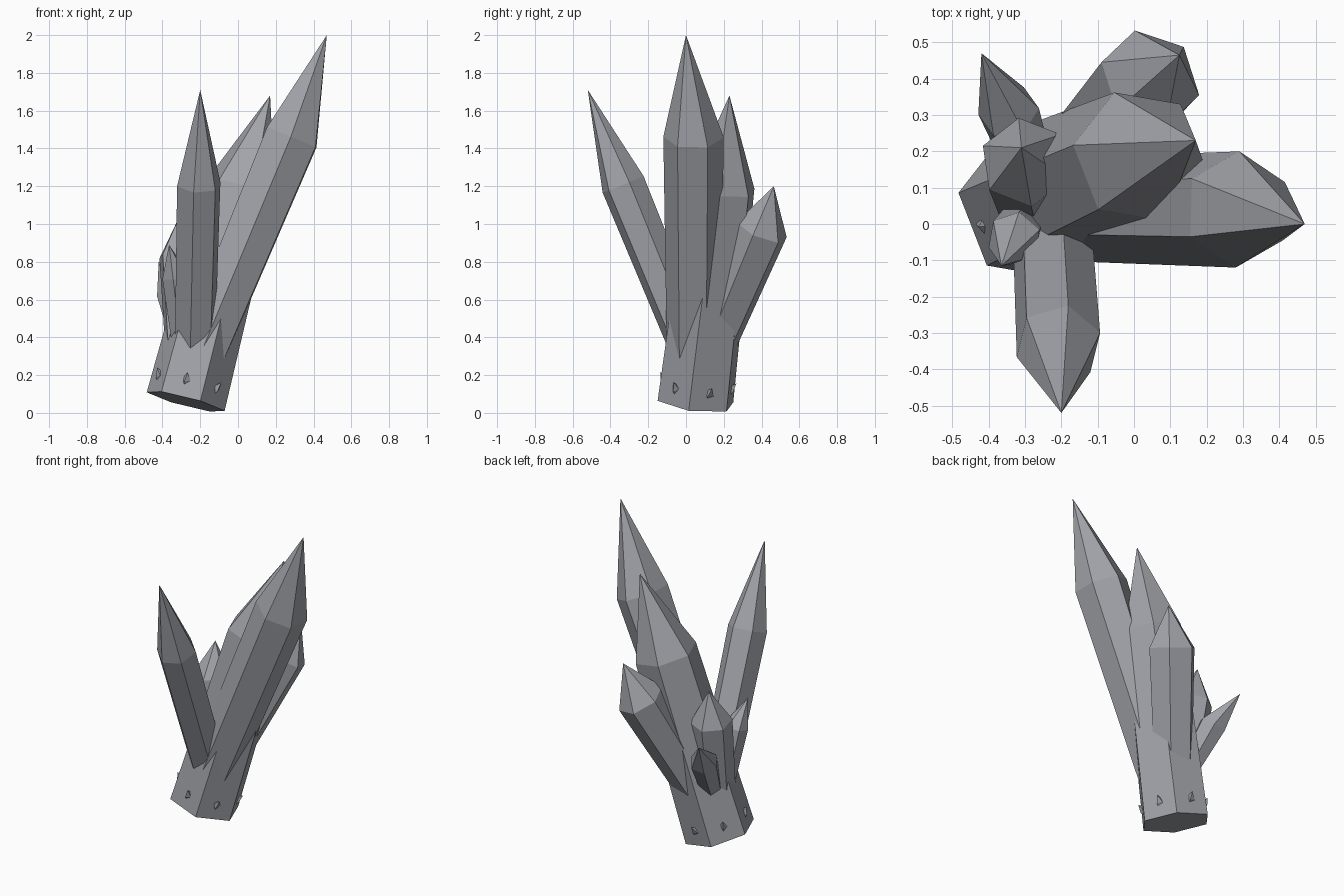
import bpy
import bmesh
from math import cos, sin, radians
from mathutils import Vector

cube = bpy.data.objects.get("Cube")
if cube:
    bpy.data.objects.remove(cube, do_unlink=True)

# Single stone colour
stone = bpy.data.materials.new("grey_stone")
stone.use_nodes = True
GREY = (0.36, 0.37, 0.40, 1.0)
stone.diffuse_color = GREY
stone.node_tree.nodes["Principled BSDF"].inputs["Base Color"].default_value = GREY


def add_ring(bm, center, axis, radius, phase, sides):
    """Ring of vertices square to the axis."""
    u = (Vector((1, 0, 0)) - axis * axis.x).normalized()
    v = axis.cross(u)
    angles = [radians(phase + 360 * i / sides) for i in range(sides)]
    return [bm.verts.new(center + radius * (cos(a) * u + sin(a) * v)) for a in angles]


def crystal(name, base, shoulder, tip, r_base, r_shoulder, phase, sides=6):
    """Faceted shaft with a pointed end."""
    base, shoulder, tip = Vector(base), Vector(shoulder), Vector(tip)
    axis = (shoulder - base).normalized()
    bm = bmesh.new()
    low = add_ring(bm, base, axis, r_base, phase, sides)
    high = add_ring(bm, shoulder, axis, r_shoulder, phase, sides)
    point = bm.verts.new(tip)
    bm.faces.new(low[::-1])
    for i in range(sides):
        j = (i + 1) % sides
        bm.faces.new((low[i], low[j], high[j], high[i]))
        bm.faces.new((high[i], high[j], point))
    mesh = bpy.data.meshes.new(name)
    bm.to_mesh(mesh)
    bm.free()
    mesh.materials.append(stone)
    obj = bpy.data.objects.new(name, mesh)
    bpy.context.collection.objects.link(obj)
    return obj


# Trunk crystal that carries all the others
TRUNK_BASE = Vector((-0.277, 0.05, 0.06))
TRUNK_TOP = Vector((0.015, 0.185, 1.19))
crystal("trunk_crystal", TRUNK_BASE, TRUNK_TOP, (0.17, 0.23, 1.68), 0.215, 0.19, -8)

# Side crystals
crystal("tall_crystal", (-0.24, 0.04, 0.2), (0.285, 0.04, 1.46), (0.47, 0, 2), 0.14, 0.16, 28)
crystal("front_crystal", (-0.23, 0.06, 0.25), (-0.208, -0.333, 1.21), (-0.2, -0.52, 1.71), 0.11, 0.12, 17)
crystal("back_crystal", (-0.2, 0.12, 0.3), (0.045, 0.4, 0.97), (0.125, 0.465, 1.2), 0.12, 0.145, -12)
crystal("short_crystal", (-0.28, 0.08, 0.3), (-0.3, 0.17, 0.83), (-0.31, 0.21, 1.04), 0.11, 0.125, 38)
crystal("leaning_crystal", (-0.27, 0.1, 0.3), (-0.345, 0.31, 0.63), (-0.42, 0.47, 0.8), 0.06, 0.085, 0)
crystal("small_crystal", (-0.29, 0.03, 0.35), (-0.33, -0.04, 0.72), (-0.365, -0.115, 0.89), 0.06, 0.075, 20)

# Tiny shards breaking through the trunk faces near its foot
axis = (TRUNK_TOP - TRUNK_BASE).normalized()
for i in range(6):
    a = radians(22 + 60 * i)
    out = Vector((cos(a), sin(a), 0))
    out = (out - axis * out.dot(axis)).normalized()
    root = TRUNK_BASE + axis * 0.06 + out * 0.15
    tip = TRUNK_BASE + axis * 0.13 + out * 0.205
    crystal(f"shard_{i + 1}", root, root.lerp(tip, 0.5), tip, 0.025, 0.025, 60 * i, 4)
